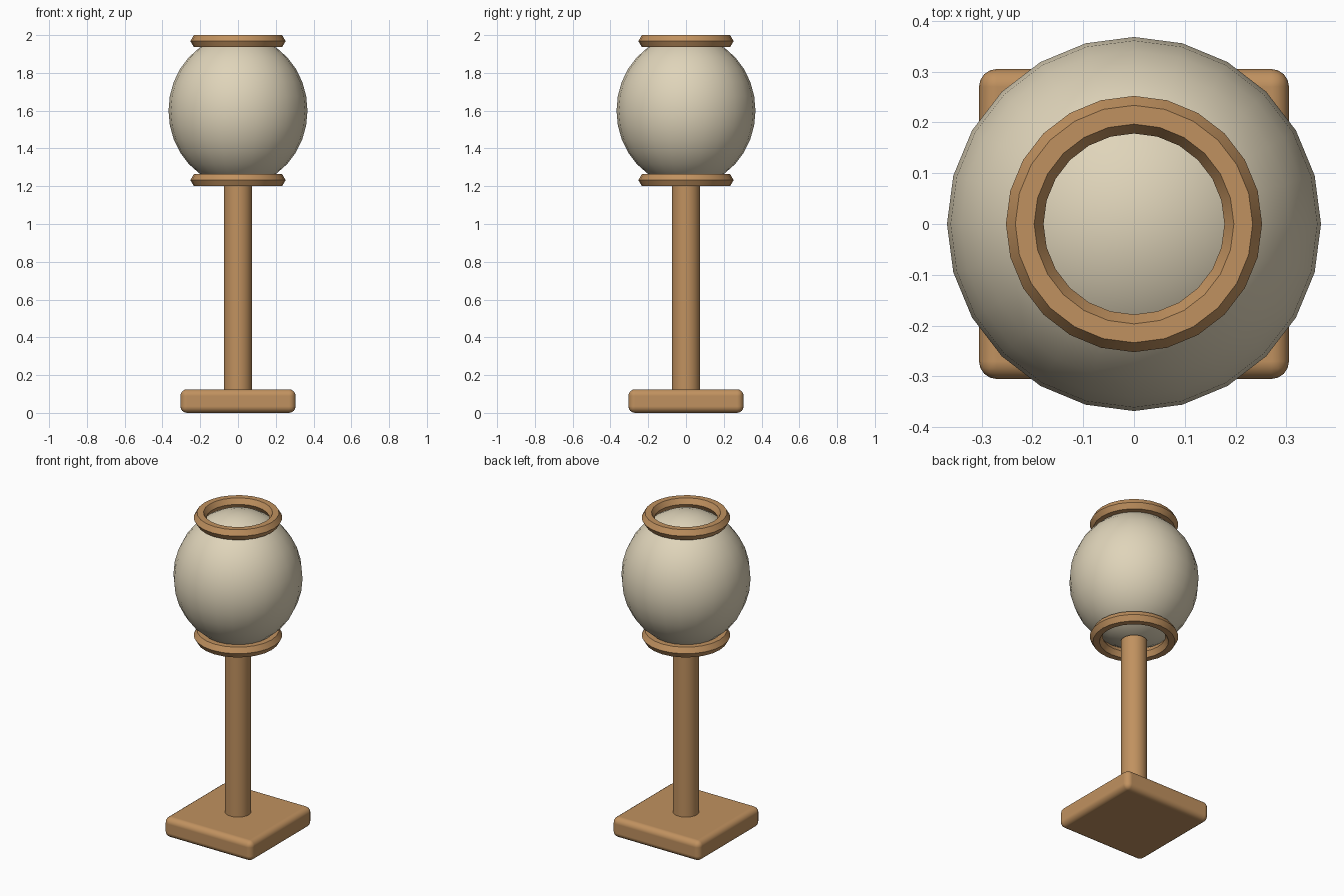
import bpy

if "Cube" in bpy.data.objects:
    bpy.data.objects.remove(bpy.data.objects["Cube"])

def material(name, rgb):
    m = bpy.data.materials.new(name)
    m.diffuse_color = (*rgb, 1.0)
    m.use_nodes = True
    m.node_tree.nodes["Principled BSDF"].inputs["Base Color"].default_value = m.diffuse_color
    return m

wood = material("warm wood", (0.53, 0.285, 0.115))
cream = material("cream glass", (0.74, 0.66, 0.49))

def finish(name, mat, smooth=None):
    ob = bpy.context.object
    ob.name = name
    ob.data.materials.append(mat)
    bpy.ops.object.transform_apply(location=False, rotation=False, scale=True)
    if smooth is not None:
        bpy.ops.object.shade_smooth_by_angle(angle=smooth)
    return ob

# Square base with rounded edges
bpy.ops.mesh.primitive_cube_add(size=1, location=(0, 0, 0.0625))
bpy.context.object.scale = (0.61, 0.61, 0.125)
base = finish("base", wood)
bevel = base.modifiers.new("rounded edges", 'BEVEL')
bevel.width = 0.035
bevel.segments = 4
for p in base.data.polygons:
    p.use_smooth = True
bevel.harden_normals = True

# Round post
bpy.ops.mesh.primitive_cylinder_add(vertices=24, radius=0.075, depth=1.1, location=(0, 0, 0.65))
finish("post", wood, 0.6)

# Slightly tall globe
bpy.ops.mesh.primitive_uv_sphere_add(segments=24, ring_count=16, radius=1, location=(0, 0, 1.6))
bpy.context.object.scale = (0.368, 0.368, 0.4)
finish("globe", cream, 0.6)

# Faceted rings with a hexagonal section around the top and bottom of the globe
for name, z in (("lower_ring", 1.232), ("upper_ring", 1.968)):
    bpy.ops.mesh.primitive_torus_add(major_segments=24, minor_segments=6,
                                     major_radius=0.215, minor_radius=0.037, location=(0, 0, z))
    finish(name, wood, 0.6)
